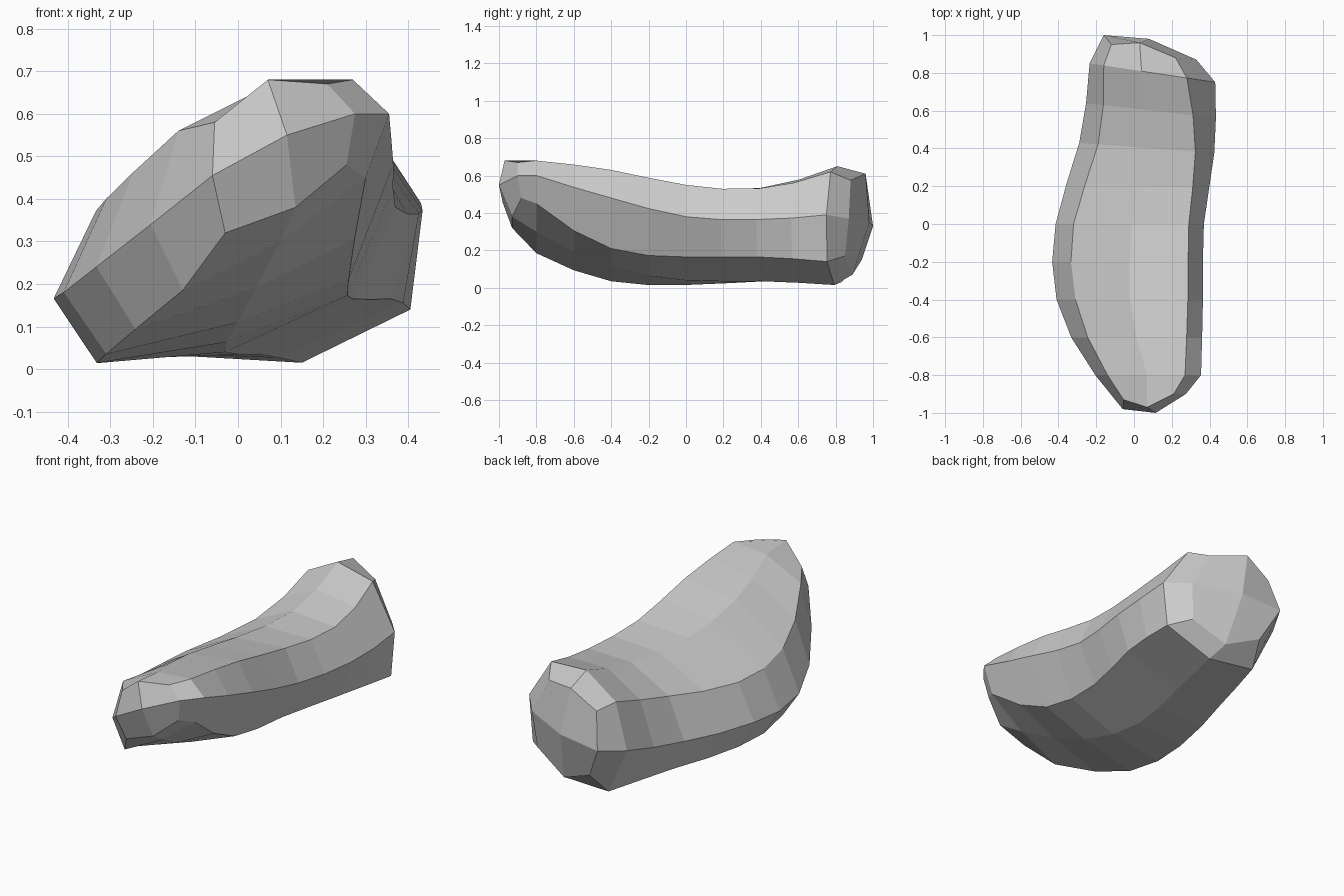
import bpy, bmesh

if "Cube" in bpy.data.objects:
    bpy.data.objects.remove(bpy.data.objects["Cube"])

# Eight lengthwise rails as (x, z) at y = -0.8, -0.4, 0, 0.4, 0.8
rails = [
    [(-.14, .56), (-.31, .40), (-.32, .37), (-.19, .42), (-.16, .54)],   # top left
    [(.07, .665), (-.02, .59), (-.01, .53), (.05, .535), (.04, .65)],    # top middle
    [(.27, .68), (.285, .63), (.29, .55), (.325, .53), (.28, .62)],      # top right
    [(.355, .60), (.365, .48), (.37, .38), (.425, .365), (.43, .39)],    # right
    [(.30, .45), (.26, .21), (.27, .165), (.36, .165), (.405, .14)],     # bottom right
    [(.10, .30), (.0, .11), (-.03, .04), (.05, .035), (.15, .015)],      # bottom middle
    [(-.13, .185), (-.31, .035), (-.32, .015), (-.23, .035), (-.11, .03)],  # bottom left
    [(-.205, .34), (-.41, .18), (-.415, .175), (-.29, .20), (-.235, .295)],  # left
]

# Rounded ends: a ring of eight points in the same order, then the centre
front_end = [(-.055, -.93, .58), (.07, -.97, .68), (.21, -.90, .67), (.275, -.90, .60),
             (.255, -.88, .48), (.135, -.93, .38), (-.03, -.93, .32), (-.06, -.98, .455),
             (.115, -1.0, .55)]
back_end = [(-.12, .95, .52), (.03, .96, .61), (.22, .88, .575), (.33, .87, .37),
            (.31, .85, .17), (.12, .89, .07), (-.07, .94, .15), (-.16, 1.0, .33),
            (.08, .98, .35)]


def midpoint(vals, k):
    """Smooth value halfway between stations k and k + 1."""
    if k == 0:
        return (3 * vals[0] + 6 * vals[1] - vals[2]) / 8
    if k == len(vals) - 2:
        return (3 * vals[-1] + 6 * vals[-2] - vals[-3]) / 8
    return (9 * (vals[k] + vals[k + 1]) - vals[k - 1] - vals[k + 2]) / 16


def section(j):
    """Cross-section j of 9; the back ones slant towards the left."""
    y = -.8 + .2 * j
    ring = []
    for rail in rails:
        axes = list(zip(*rail))
        x, z = [a[j // 2] if j % 2 == 0 else midpoint(a, j // 2) for a in axes]
        slant = .15 * (.1 - x) * max(y, 0) / .8
        ring.append((x, y + slant, max(z, 0)))
    return ring


# Body: loft all sections, then close both ends with four quads
bm = bmesh.new()
sections = [front_end[:8]] + [section(j) for j in range(9)] + [back_end[:8]]
rings = [[bm.verts.new(p) for p in s] for s in sections]
for a, b in zip(rings, rings[1:]):
    for i in range(8):
        n = (i + 1) % 8
        bm.faces.new((a[i], a[n], b[n], b[i]))
for ring, centre in ((rings[0], front_end[8]), (rings[-1], back_end[8])):
    c = bm.verts.new(centre)
    for i in range(0, 8, 2):
        bm.faces.new((ring[i - 1], ring[i], ring[i + 1], c))
bmesh.ops.recalc_face_normals(bm, faces=bm.faces)

mesh = bpy.data.meshes.new("long_boulder")
bm.to_mesh(mesh)
bm.free()
bpy.context.collection.objects.link(bpy.data.objects.new("long_boulder", mesh))
